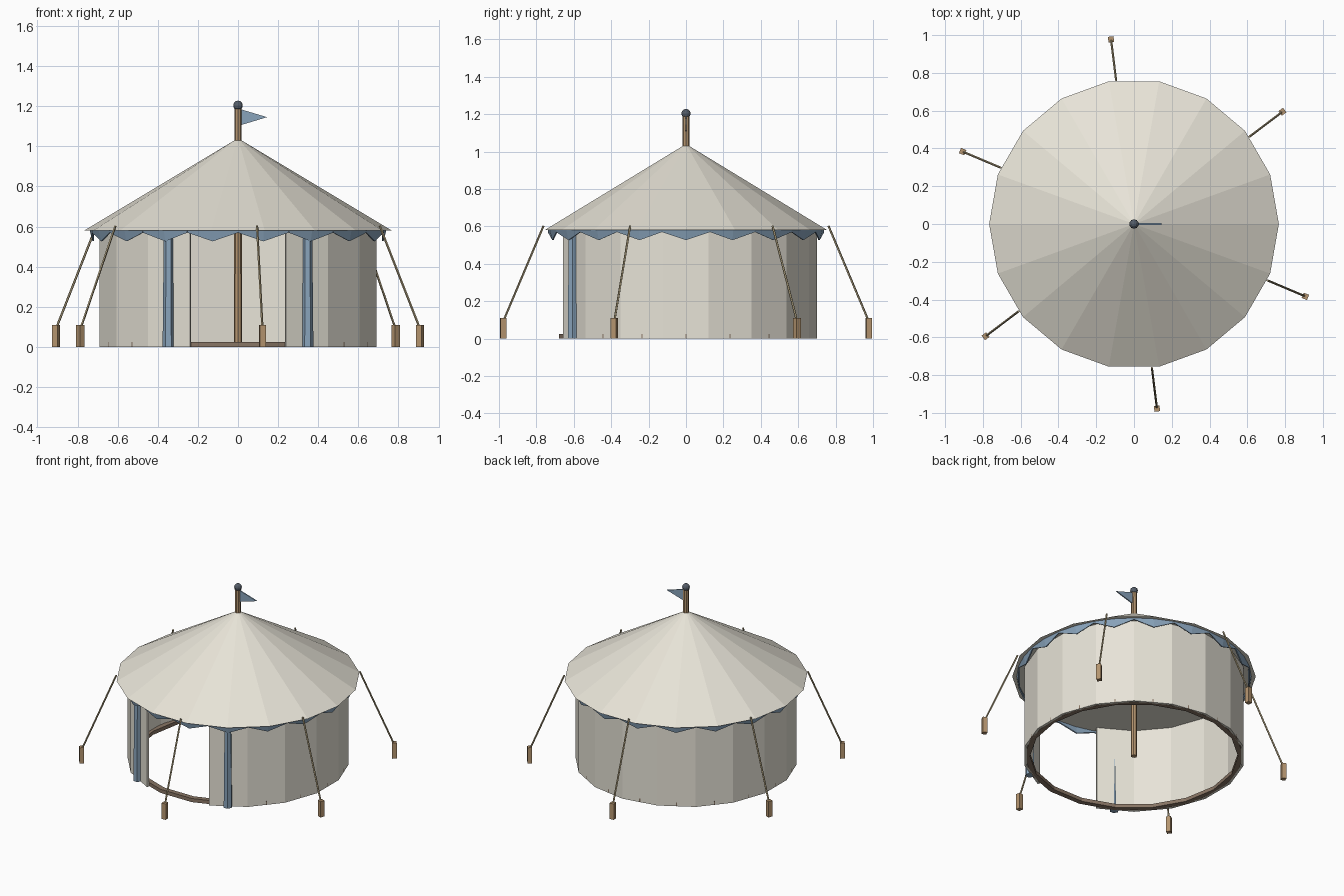
import bpy, bmesh
from math import sin, cos, radians
from mathutils import Vector

if "Cube" in bpy.data.objects:
    bpy.data.objects.remove(bpy.data.objects["Cube"])


def material(name, r, g, b):
    m = bpy.data.materials.new(name)
    m.diffuse_color = (r, g, b, 1)
    m.use_nodes = True
    m.node_tree.nodes["Principled BSDF"].inputs["Base Color"].default_value = m.diffuse_color
    return m


CANVAS = material("canvas", 0.80, 0.77, 0.68)
BLUE = material("blue_cloth", 0.25, 0.37, 0.50)
WOOD = material("wood", 0.46, 0.30, 0.16)
DARK_WOOD = material("dark_wood", 0.25, 0.18, 0.13)
ROPE = material("rope", 0.45, 0.37, 0.22)
IRON = material("iron", 0.09, 0.11, 0.14)


def polar(r, deg, z):
    a = radians(deg)
    return Vector((r * cos(a), r * sin(a), z))


def mesh_object(name, verts, faces, mat, thickness=0):
    me = bpy.data.meshes.new(name)
    me.from_pydata(verts, [], faces)
    bm = bmesh.new()
    bm.from_mesh(me)
    bmesh.ops.recalc_face_normals(bm, faces=bm.faces)
    bm.to_mesh(me)
    bm.free()
    me.materials.append(mat)
    ob = bpy.data.objects.new(name, me)
    bpy.context.collection.objects.link(ob)
    if thickness:
        mod = ob.modifiers.new("thickness", 'SOLIDIFY')
        mod.thickness = thickness
        mod.offset = 0
    return ob


def rod(name, a, b, r1, r2, sides, mat):
    """Straight tapered rod from a to b."""
    a, b = Vector(a), Vector(b)
    bpy.ops.mesh.primitive_cone_add(vertices=sides, radius1=r1, radius2=r2,
                                    depth=(b - a).length, location=(a + b) / 2)
    ob = bpy.context.object
    d = b - a
    if abs(d.x) + abs(d.y) > 1e-6:
        ob.rotation_euler = d.to_track_quat('Z', 'Y').to_euler()
    ob.name = name
    ob.data.materials.append(mat)
    return ob


# roof: 18-sided cone with a corner on +x
N = 18
ring = [polar(0.767, 20 * i, 0.58) for i in range(N)]
mesh_object("roof", ring + [Vector((0, 0, 1.04))],
            [(i, (i + 1) % N, N) for i in range(N)] + [tuple(reversed(range(N)))], CANVAS)

# wall: 16 panels, leaving a two-panel doorway at the front
verts, faces = [], []
for i in range(17):
    a = 290 + 20 * i
    verts += [polar(0.70, a, 0), polar(0.70, a, 0.585),
              polar(0.685, a, 0.585), polar(0.685, a, 0)]
for i in range(16):
    for k in range(4):
        n = (k + 1) % 4
        faces.append((4 * i + k, 4 * i + n, 4 * i + 4 + n, 4 * i + 4 + k))
faces += [(0, 1, 2, 3), (64, 65, 66, 67)]
mesh_object("wall", verts, faces, CANVAS)

# ground ring
verts, faces = [], []
for i in range(N):
    for r, z in ((0.69, 0), (0.69, 0.025), (0.655, 0.025), (0.655, 0)):
        verts.append(polar(r, 20 * i, z))
    for k in range(4):
        n, j = (k + 1) % 4, (i + 1) % N
        faces.append((4 * i + k, 4 * i + n, 4 * j + n, 4 * j + k))
mesh_object("ground_ring", verts, faces, DARK_WOOD)

# valance: pointed teeth under the eave
verts, faces = [], []
for i in range(N):
    a, s = 20 * i, len(verts)
    verts += [polar(0.735, a - 10, 0.58), polar(0.735, a - 10, 0.57),
              polar(0.722, a, 0.527), polar(0.735, a + 10, 0.57),
              polar(0.735, a + 10, 0.58), polar(0.735, a, 0.58)]
    faces += [(s, s + 1, s + 2, s + 5), (s + 5, s + 2, s + 3, s + 4)]
mesh_object("valance", verts, faces, BLUE, 0.008)

# tied-back door curtains
for side, x in (("left", -0.347), ("right", 0.347)):
    c = rod("door_curtain_" + side, (x, -0.607, 0), (x, -0.607, 0.58), 0.029, 0.023, 6, BLUE)
    c.rotation_euler.z = radians(30)

# centre pole, finial and pennant
rod("centre_pole", (0, 0, 0), (0, 0, 1.19), 0.02, 0.018, 8, WOOD)
bpy.ops.mesh.primitive_uv_sphere_add(segments=10, ring_count=6, radius=0.025,
                                     location=(0, 0, 1.203))
ball = bpy.context.object
ball.name = "finial"
ball.data.materials.append(IRON)
mesh_object("pennant", [(0.012, 0, 1.185), (0.012, 0, 1.105), (0.145, 0, 1.145)],
            [(0, 1, 2)], BLUE, 0.008)

# guy ropes and stakes
for i in range(6):
    a = 37.1 + 60 * i
    bpy.ops.mesh.primitive_cube_add(size=1, location=polar(0.985, a, 0.055),
                                    rotation=(0, 0, radians(a)))
    stake = bpy.context.object
    stake.scale = (0.03, 0.03, 0.11)
    stake.name = f"stake_{i}"
    stake.data.materials.append(WOOD)
    rod(f"guy_rope_{i}", polar(0.983, a, 0.095), polar(0.767, a, 0.603), 0.006, 0.006, 5, ROPE)
